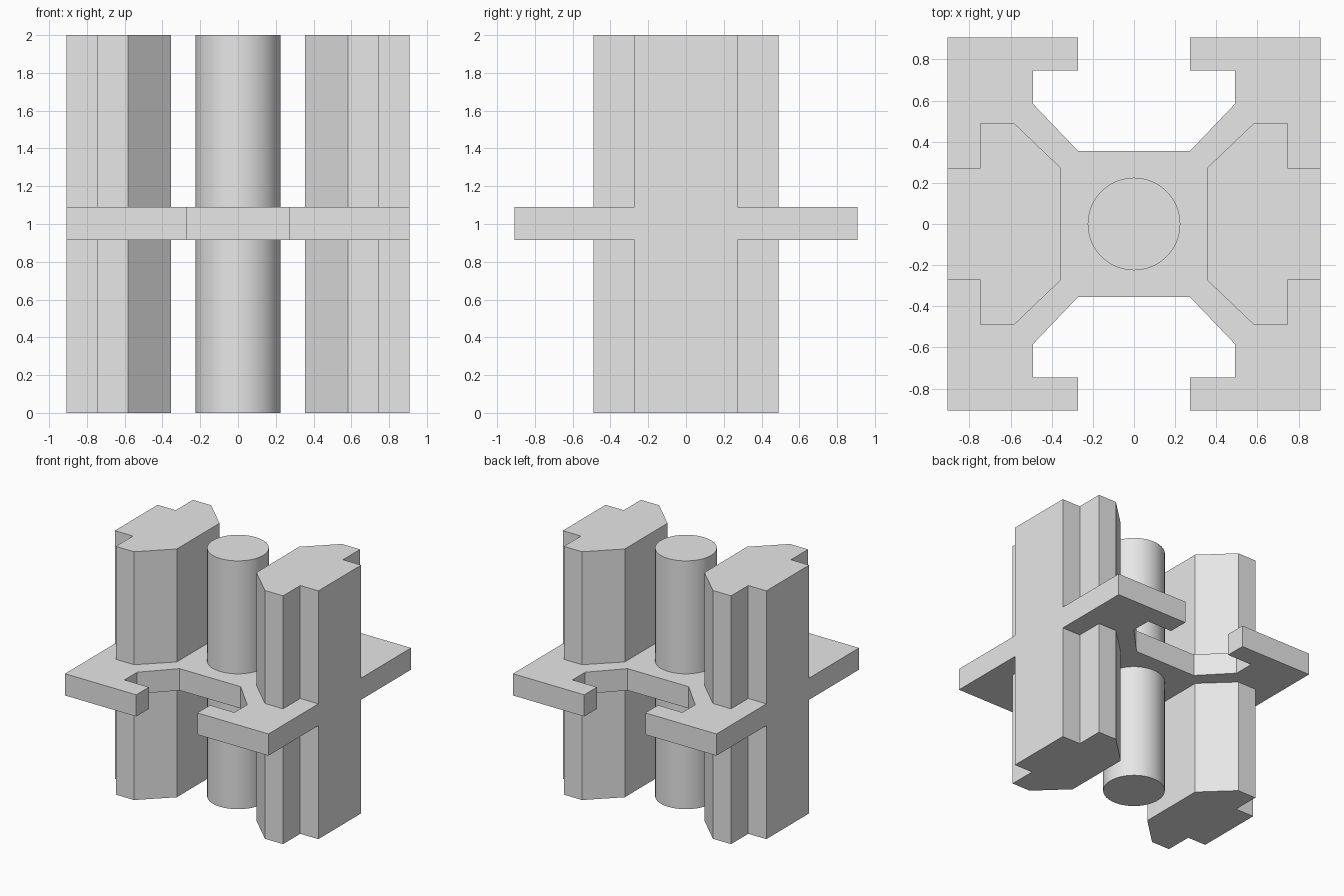
import bpy
import bmesh

cube = bpy.data.objects.get("Cube")
if cube:
    bpy.data.objects.remove(cube, do_unlink=True)

HEIGHT = 2.0
PLATE_BOTTOM, PLATE_TOP = 0.915, 1.09
# Shared outline distances, from the centre outwards
WAIST, LIP, SHOULDER, NOTCH, STEP, EDGE = 0.355, 0.272, 0.49, 0.583, 0.745, 0.907

grey = bpy.data.materials.new("plain_grey")
grey.use_nodes = True
COLOUR = (0.8, 0.8, 0.8, 1)
grey.diffuse_color = COLOUR
grey.node_tree.nodes["Principled BSDF"].inputs["Base Color"].default_value = COLOUR


def extrude_outline(name, outline, bottom, top):
    """Make a solid prism from a closed counter-clockwise outline."""
    bm = bmesh.new()
    face = bm.faces.new([bm.verts.new((x, y, bottom)) for x, y in outline])
    grown = bmesh.ops.extrude_face_region(bm, geom=[face], use_keep_orig=True)
    for v in grown["geom"]:
        if isinstance(v, bmesh.types.BMVert):
            v.co.z = top
    bmesh.ops.recalc_face_normals(bm, faces=bm.faces)
    mesh = bpy.data.meshes.new(name)
    bm.to_mesh(mesh)
    bm.free()
    mesh.materials.append(grey)
    obj = bpy.data.objects.new(name, mesh)
    bpy.context.collection.objects.link(obj)
    return obj


def flip(points, sx, sy):
    return [(x * sx, y * sy) for x, y in points]


# Column cross-section: a T-slot shape opening inward, left half then mirrored in y
column_half = [(EDGE, LIP), (STEP, LIP), (STEP, SHOULDER),
               (NOTCH, SHOULDER), (WAIST, LIP)]
column = column_half + flip(column_half, 1, -1)[::-1]
for side, sx in (("left", 1), ("right", -1)):
    extrude_outline(side + "_column", flip(column, sx, 1), 0, HEIGHT)

# Cross plate: slots at front and back, sides fitted around the columns
slot = [(y, x) for x, y in column_half][::-1]
quarter = slot + [(EDGE, EDGE)] + column_half
plate = (quarter + flip(quarter, 1, -1)[::-1]
         + flip(quarter, -1, -1) + flip(quarter, -1, 1)[::-1])
extrude_outline("cross_plate", plate, PLATE_BOTTOM, PLATE_TOP)

# Round centre post
bpy.ops.mesh.primitive_cylinder_add(vertices=64, radius=0.225, depth=HEIGHT,
                                    location=(0, 0, HEIGHT / 2))
post = bpy.context.object
post.name = "centre_post"
post.data.materials.append(grey)
bpy.ops.object.shade_smooth_by_angle()
